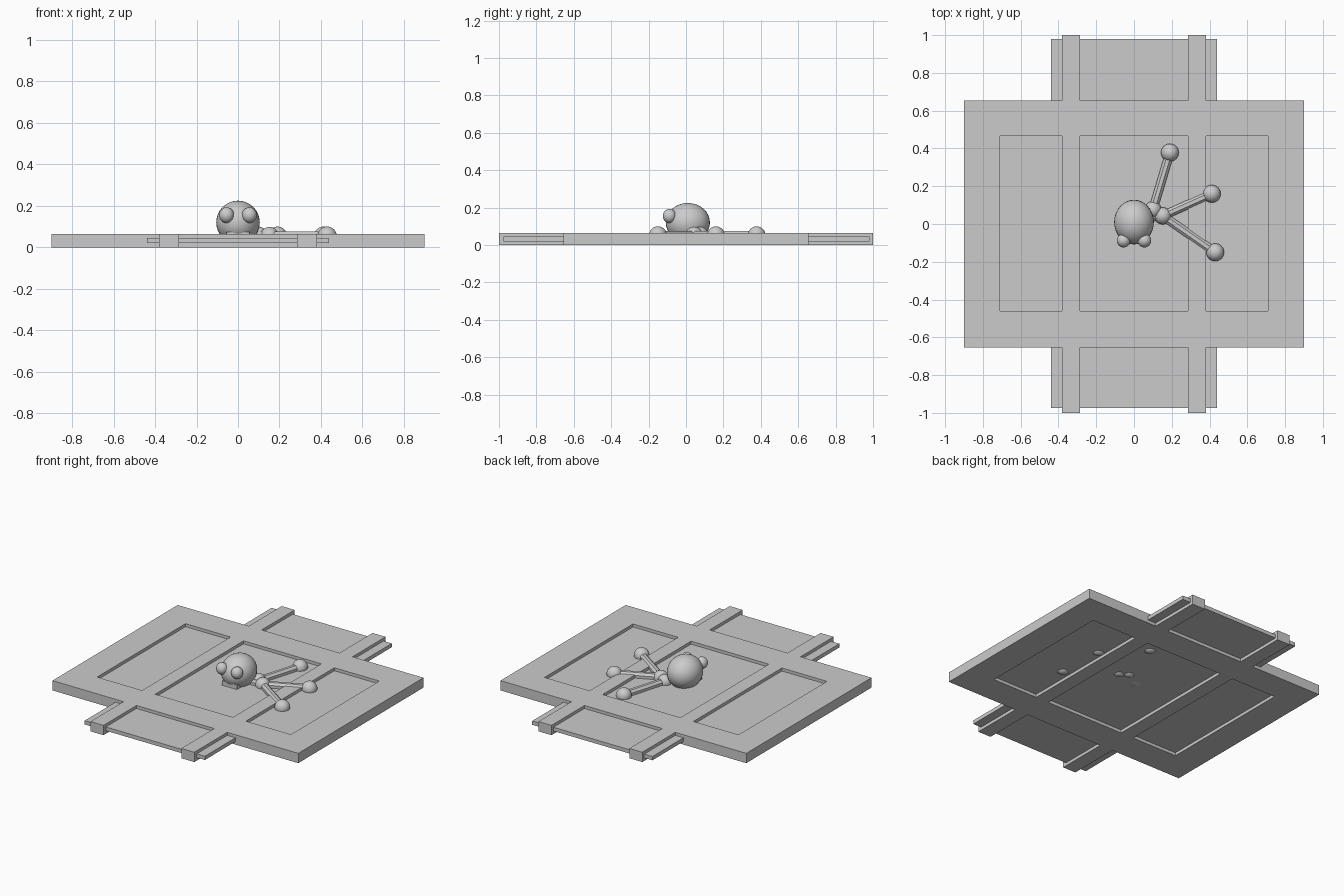
import bpy, bmesh, math
from mathutils import Vector, Matrix

if "Cube" in bpy.data.objects:
    bpy.data.objects.remove(bpy.data.objects["Cube"])


def add_object(name, bm):
    mesh = bpy.data.meshes.new(name)
    bm.to_mesh(mesh)
    bm.free()
    ob = bpy.data.objects.new(name, mesh)
    bpy.context.collection.objects.link(ob)
    return ob


def box(name, lo, hi):
    lo, hi = Vector(lo), Vector(hi)
    bm = bmesh.new()
    m = Matrix.Translation((lo + hi) / 2) @ Matrix.Diagonal((*(hi - lo), 1))
    bmesh.ops.create_cube(bm, size=1, matrix=m)
    return add_object(name, bm)


def ball(name, pos, radii):
    bm = bmesh.new()
    m = Matrix.Translation(pos) @ Matrix.Diagonal((*radii, 1))
    bmesh.ops.create_uvsphere(bm, u_segments=32, v_segments=16, radius=1, matrix=m)
    for f in bm.faces:
        f.smooth = True
    return add_object(name, bm)


def rod(name, a, b, r):
    a, b = Vector(a), Vector(b)
    d = b - a
    turn = d.to_track_quat('Z', 'Y').to_matrix().to_4x4()
    m = Matrix.Translation((a + b) / 2) @ turn @ Matrix.Rotation(math.pi / 8, 4, 'Z')
    bm = bmesh.new()
    bmesh.ops.create_cone(bm, cap_ends=True, segments=8, radius1=r, radius2=r,
                          depth=d.length, matrix=m)
    return add_object(name, bm)


# Frame: grid cells kept where solid, then extruded upward
xs = [-0.9, -0.71, -0.38, -0.285, 0.285, 0.38, 0.71, 0.9]
ys = [-1.0, -0.655, -0.46, 0.465, 0.655, 1.0]
rows = ["..#.#..", "#######", "#.#.#.#", "#######", "..#.#.."]
rows = [r if len(r) == 7 and r != "..#.#.." else "..#.#.." for r in rows]
bm = bmesh.new()
vert = [[bm.verts.new((x, y, 0)) for x in xs] for y in ys]
for j, row in enumerate(rows):
    for i, cell in enumerate(row):
        if cell == "#":
            bm.faces.new((vert[j][i], vert[j][i + 1], vert[j + 1][i + 1], vert[j + 1][i]))
loose = [v for v in bm.verts if not v.link_faces]
bmesh.ops.delete(bm, geom=loose, context='VERTS')
ext = bmesh.ops.extrude_face_region(bm, geom=bm.faces[:], use_keep_orig=True)
bmesh.ops.translate(bm, vec=(0, 0, 0.065),
                    verts=[g for g in ext["geom"] if isinstance(g, bmesh.types.BMVert)])
bmesh.ops.recalc_face_normals(bm, faces=bm.faces[:])
add_object("frame", bm)

# Thin recessed panels
box("inner_panel", (-0.73, -0.5, 0.02), (0.73, 0.5, 0.045))
for side, y0, y1 in (("front", -0.975, -0.64), ("back", 0.64, 0.98)):
    box(side + "_panel", (-0.44, y0, 0.02), (0.44, y1, 0.045))

# Knob body with two eyes and a block beneath it
ball("body", (0, 0.01, 0.12), (0.105, 0.118, 0.105))
for s, label in ((-1, "left"), (1, "right")):
    ball(label + "_eye", (s * 0.055, -0.088, 0.155), (0.036, 0.036, 0.038))
box("chin_block", (-0.055, -0.09, 0.02), (0.055, 0.06, 0.075))

# Splayed rods with ball ends
z = 0.053
hub, shoulder = (0.152, 0.043, z), (0.1, 0.075, z)
tips = [(0.19, 0.378, z), (0.412, 0.16, z), (0.43, -0.15, z)]
for i, (tip, root) in enumerate(zip(tips, (shoulder, hub, hub))):
    rod(f"finger_{i + 1}", root, tip, 0.025)
    ball(f"finger_tip_{i + 1}", tip, (0.047,) * 3)
rod("wrist", (0.0, 0.03, z), hub, 0.025)
ball("hub_joint", hub, (0.045,) * 3)
ball("shoulder_joint", shoulder, (0.045,) * 3)
